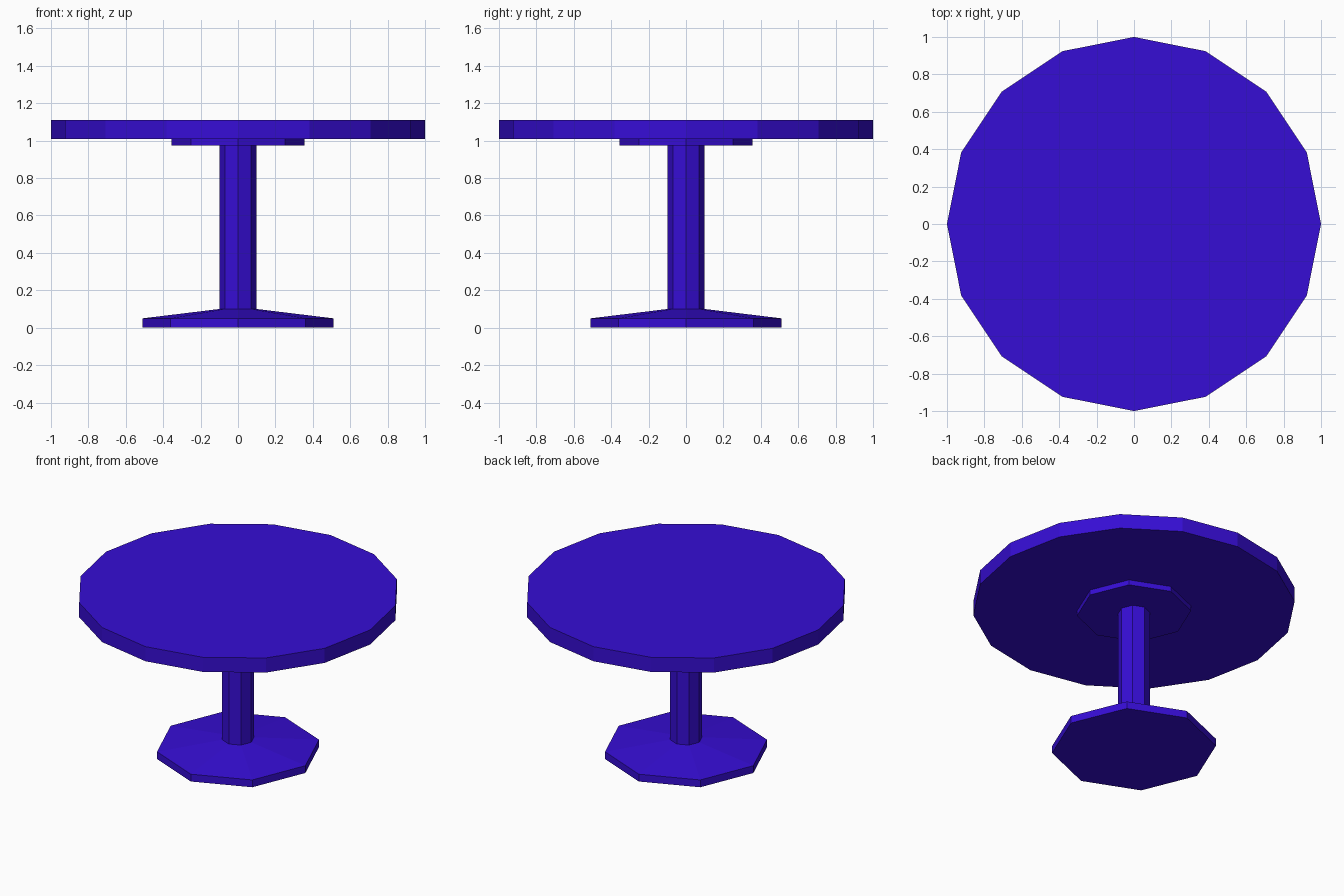
import bpy
import bmesh
from math import cos, sin, tau

cube = bpy.data.objects.get("Cube")
if cube:
    bpy.data.objects.remove(cube, do_unlink=True)

# Single blue-violet paint
COLOUR = (0.037, 0.004, 0.66, 1.0)
paint = bpy.data.materials.new("violet_blue_paint")
paint.use_nodes = True
paint.diffuse_color = COLOUR
shader = next(n for n in paint.node_tree.nodes if n.type == 'BSDF_PRINCIPLED')
shader.inputs["Base Color"].default_value = COLOUR


def turned_part(name, sides, profile):
    """Closed flat-faced solid from (radius, height) rings, bottom to top."""
    bm = bmesh.new()
    rings = [[bm.verts.new((r * cos(tau * i / sides), r * sin(tau * i / sides), z))
              for i in range(sides)] for r, z in profile]
    for low, high in zip(rings, rings[1:]):
        for i in range(sides):
            j = (i + 1) % sides
            bm.faces.new((low[i], low[j], high[j], high[i]))
    bm.faces.new(rings[0][::-1])
    bm.faces.new(rings[-1])
    mesh = bpy.data.meshes.new(name)
    bm.to_mesh(mesh)
    bm.free()
    mesh.materials.append(paint)
    obj = bpy.data.objects.new(name, mesh)
    bpy.context.collection.objects.link(obj)
    return obj


# Foot with sloping top, column, support plate and round top
turned_part("base_foot", 8, [(0.51, 0), (0.51, 0.05), (0.1, 0.1)])
turned_part("column", 8, [(0.1, 0.1), (0.1, 0.975)])
turned_part("support_plate", 8, [(0.355, 0.975), (0.355, 1.01)])
turned_part("table_top", 16, [(1.0, 1.01), (1.0, 1.11)])
